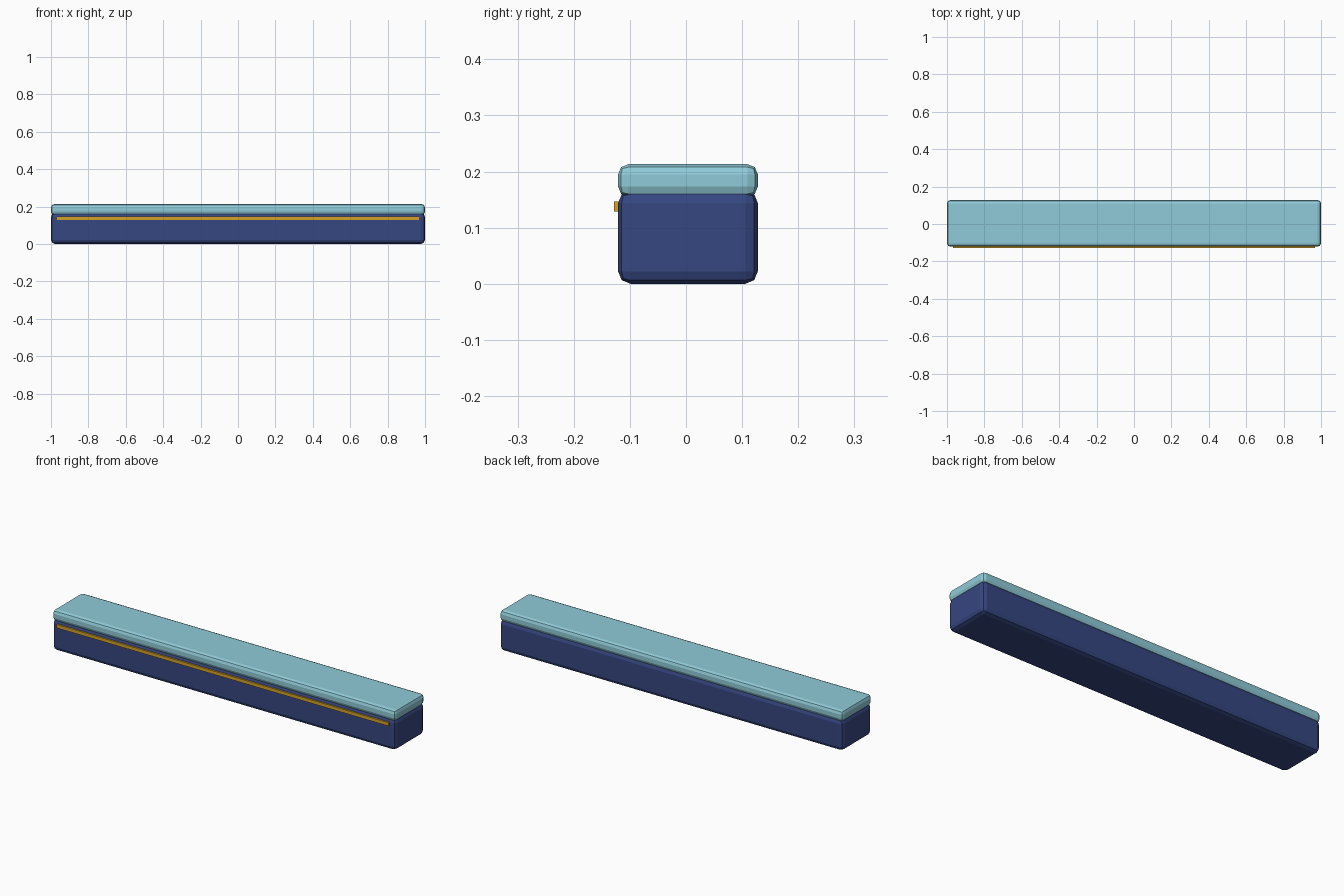
import bpy

if "Cube" in bpy.data.objects:
    bpy.data.objects.remove(bpy.data.objects["Cube"])


def material(name, rgb):
    m = bpy.data.materials.new(name)
    m.diffuse_color = (*rgb, 1.0)
    m.use_nodes = True
    m.node_tree.nodes["Principled BSDF"].inputs["Base Color"].default_value = m.diffuse_color
    return m


def box(name, lo, hi, mat, bevel=0.0):
    """Axis-aligned box between two corners, optionally with two-step bevelled edges."""
    bpy.ops.mesh.primitive_cube_add(size=1)
    ob = bpy.context.object
    ob.name = name
    for v in ob.data.vertices:
        v.co = [lo[i] + (v.co[i] + 0.5) * (hi[i] - lo[i]) for i in range(3)]
    ob.data.materials.append(mat)
    if bevel:
        mod = ob.modifiers.new("rounded_edges", 'BEVEL')
        mod.width = bevel
        mod.segments = 2
        mod.limit_method = 'NONE'
    return ob


navy = material("navy_blue", (0.037, 0.063, 0.22))
aqua = material("pale_aqua", (0.28, 0.60, 0.69))
gold = material("gold", (0.66, 0.36, 0.02))

# Long lower body
box("body", (-1, -0.121, 0), (1, 0.128, 0.166), navy, 0.022)
# Top slab, slightly overlapping the body
box("top_slab", (-1, -0.121, 0.155), (1, 0.128, 0.213), aqua, 0.018)
# Thin trim strip along the front
box("front_trim", (-0.967, -0.128, 0.129), (0.967, -0.12, 0.147), gold)
